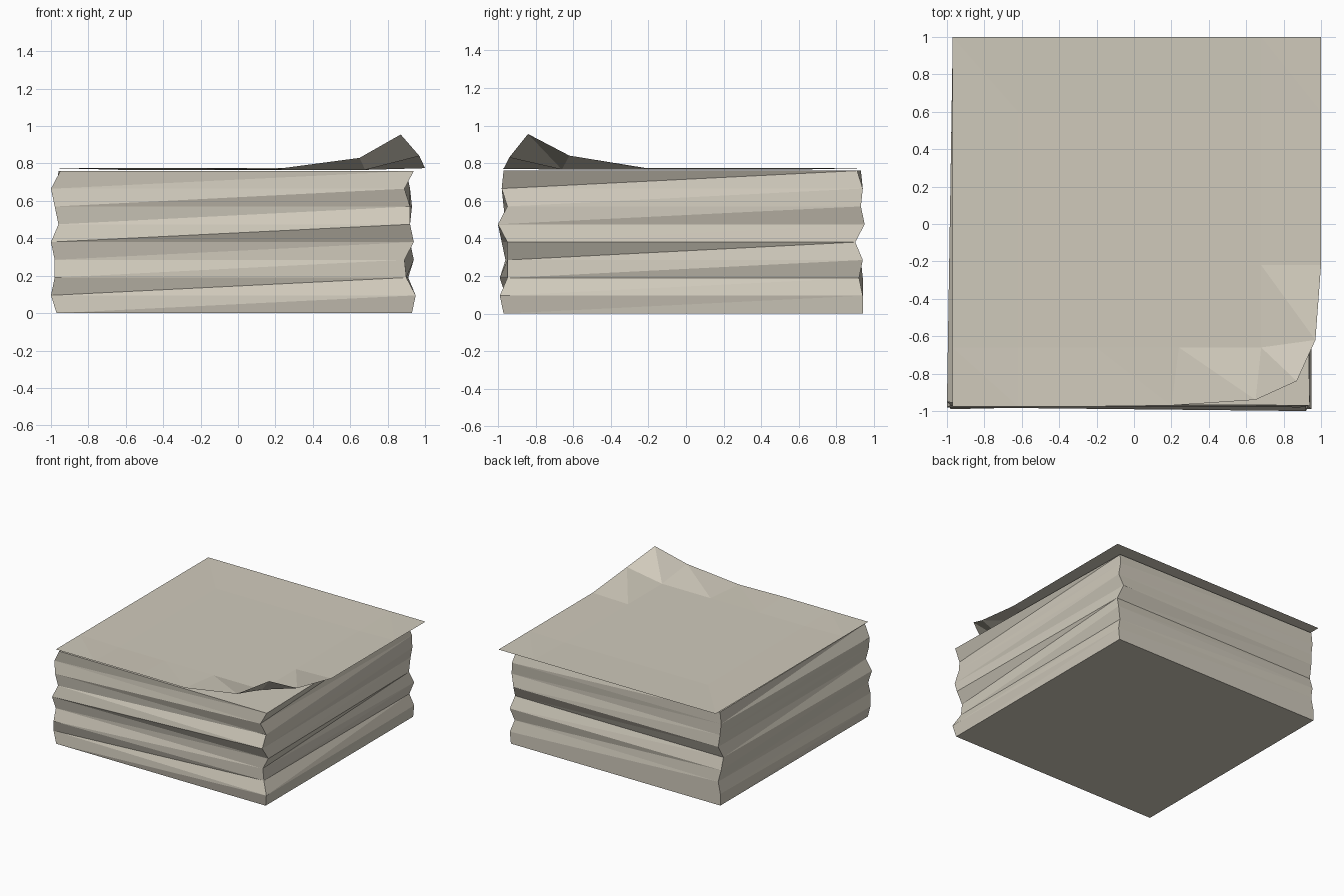
import bpy
import bmesh

cube = bpy.data.objects.get("Cube")
if cube:
    bpy.data.objects.remove(cube, do_unlink=True)

# Single paper colour
paper = bpy.data.materials.new("warm grey paper")
paper.use_nodes = True
colour = (0.63, 0.59, 0.50, 1)
paper.diffuse_color = colour
paper.node_tree.nodes["Principled BSDF"].inputs["Base Color"].default_value = colour


def make_object(name, bm):
    """Turn a bmesh into a flat shaded object with the paper material."""
    mesh = bpy.data.meshes.new(name)
    bm.to_mesh(mesh)
    bm.free()
    mesh.materials.append(paper)
    obj = bpy.data.objects.new(name, mesh)
    bpy.context.collection.objects.link(obj)
    return obj


def add_triangles(bm, low_a, low_b, high_b, high_a, rising=True):
    """Split a quad along its rising or falling diagonal."""
    if rising:
        bm.faces.new((low_a, low_b, high_b))
        bm.faces.new((low_a, high_b, high_a))
    else:
        bm.faces.new((low_a, low_b, high_a))
        bm.faces.new((low_b, high_b, high_a))


# Paper stack: uneven corner edges, given in hundredths for each level upwards
# Each corner has its sideways and depth distance from the centre
layer_height = 0.095
corner_edges = [
    (-1, -1, (97, 100, 98, 98, 100, 96, 98, 100, 95), (97, 96, 99, 96, 98, 96, 97, 95, 96)),
    (1, -1, (93, 95, 90, 89, 94, 92, 92, 89, 94), (97, 99, 95, 95, 95, 100, 95, 98, 97)),
    (1, 1, (93, 94, 91, 94, 92, 90, 93, 92, 90), (94, 94, 92, 94, 90, 95, 93, 94, 91)),
    (-1, 1, (97, 97, 95, 97, 97, 95, 96, 97, 96), (94, 94, 94, 93, 90, 94, 93, 93, 93)),
]
bm = bmesh.new()
rings = []
for level in range(len(corner_edges[0][2])):
    rings.append([
        bm.verts.new((sx * xs[level] / 100, sy * ys[level] / 100, level * layer_height))
        for sx, sy, xs, ys in corner_edges
    ])
for low, high in zip(rings, rings[1:]):
    for i in range(4):
        j = (i + 1) % 4
        add_triangles(bm, low[i], low[j], high[j], high[i])
bm.faces.new(rings[0][::-1])
bm.faces.new(rings[-1])
make_object("paper_stack", bm)

# Top sheet: thin grid with slightly lifted edges and a curled front corner
columns = (-0.97, -0.62, -0.2, 0.24, 0.68, 1)
rows = (-0.975, -0.66, -0.22, 0.2, 0.6, 1)
curl = {
    (3, 0): (0.2, -0.97, 0.77),
    (4, 0): (0.65, -0.94, 0.83),
    (5, 0): (0.87, -0.84, 0.955),
    (5, 1): (0.97, -0.62, 0.84),
}
bm = bmesh.new()
grid = {}
for c, x in enumerate(columns):
    for r, y in enumerate(rows):
        on_edge = c in (0, len(columns) - 1) or r in (0, len(rows) - 1)
        flat = (x, y, 0.775 if on_edge else 0.766)
        grid[c, r] = bm.verts.new(curl.get((c, r), flat))
for c in range(len(columns) - 1):
    for r in range(len(rows) - 1):
        add_triangles(bm, grid[c, r], grid[c + 1, r], grid[c + 1, r + 1],
                      grid[c, r + 1], rising=False)
make_object("top_sheet", bm)
